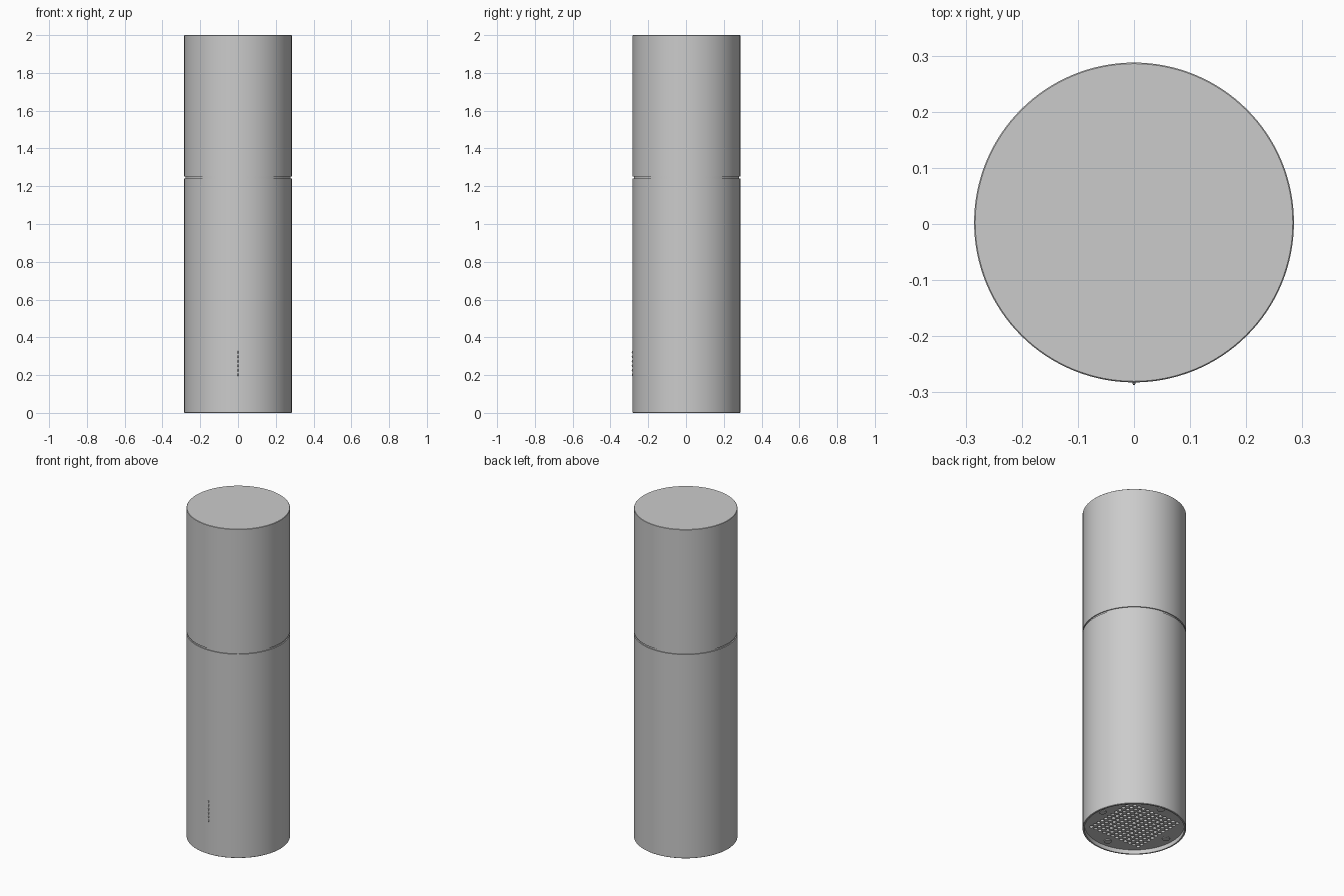
import bpy, bmesh, math
from mathutils import Matrix, Vector

if "Cube" in bpy.data.objects:
    bpy.data.objects.remove(bpy.data.objects["Cube"])

R = 0.285        # body radius
CY = 0.0027      # body axis, pushed back slightly by the front lights
SEG = 128
RECESS = 0.025   # depth of the underside recess


def finish(name, bm):
    bmesh.ops.recalc_face_normals(bm, faces=bm.faces)
    me = bpy.data.meshes.new(name)
    bm.to_mesh(me)
    bm.free()
    ob = bpy.data.objects.new(name, me)
    bpy.context.collection.objects.link(ob)
    return ob


def smooth(ob):
    bpy.ops.object.select_all(action='DESELECT')
    ob.select_set(True)
    bpy.context.view_layer.objects.active = ob
    bpy.ops.object.shade_smooth_by_angle(angle=math.radians(30))


def lathe(name, profile):
    """Spin an (r, z) profile around the body axis."""
    bm = bmesh.new()
    vs = [bm.verts.new((r, CY, z)) for r, z in profile]
    es = [bm.edges.new(p) for p in zip(vs, vs[1:])]
    bmesh.ops.spin(bm, geom=vs + es, cent=(0, CY, 0), axis=(0, 0, 1),
                   angle=math.tau, steps=SEG, use_duplicate=False)
    bmesh.ops.remove_doubles(bm, verts=bm.verts, dist=1e-5)
    ob = finish(name, bm)
    smooth(ob)
    return ob


def cylinder(bm, r, depth, loc, seg):
    bmesh.ops.create_cone(bm, cap_ends=True, segments=seg, radius1=r, radius2=r,
                          depth=depth, matrix=Matrix.Translation(loc))


# Main shell: flat top, thin seam groove, recessed underside
lathe("body_shell", [
    (0, 2), (R - 0.002, 2), (R, 1.998),
    (R, 1.251), (R - 0.006, 1.251), (R - 0.006, 1.240), (R, 1.240),
    (R, 0.002), (R - 0.002, 0), (R - 0.010, 0),
    (R - 0.010, 0.06), (0, 0.06)])

# Underside plate with a square field of vent holes
bm = bmesh.new()
cylinder(bm, R - 0.010, 0.012, (0, CY, RECESS + 0.006), SEG)
plate = finish("bottom_plate", bm)

bm = bmesh.new()
N, pitch = 12, 0.0305
for i in range(N):
    for j in range(N):
        x, y = (i - (N - 1) / 2) * pitch, (j - (N - 1) / 2) * pitch
        cylinder(bm, 0.0105, 0.05, (x, CY + y, RECESS + 0.005), 12)
cutter = finish("vent_cutter", bm)
cutter.hide_render = True
mod = plate.modifiers.new("vents", 'BOOLEAN')
mod.object, mod.operation, mod.solver = cutter, 'DIFFERENCE', 'EXACT'
bpy.context.view_layer.objects.active = plate
bpy.ops.object.modifier_apply(modifier=mod.name)
bpy.data.objects.remove(cutter)

# Four low feet between the vent field and the rim
bm = bmesh.new()
for k in range(4):
    a = k * math.pi / 2
    cylinder(bm, 0.021, 0.006,
             (0.228 * math.cos(a), CY + 0.228 * math.sin(a), RECESS - 0.002), 24)
smooth(finish("feet", bm))

# Row of small indicator lights on the front
bm = bmesh.new()
for k in range(6):
    m = (Matrix.Translation((0, CY - R, 0.203 + k * 0.0235))
         @ Matrix.Diagonal((0.003, 0.005, 0.0075, 1)))
    bmesh.ops.create_uvsphere(bm, u_segments=16, v_segments=10, radius=1, matrix=m)
smooth(finish("indicator_lights", bm))
